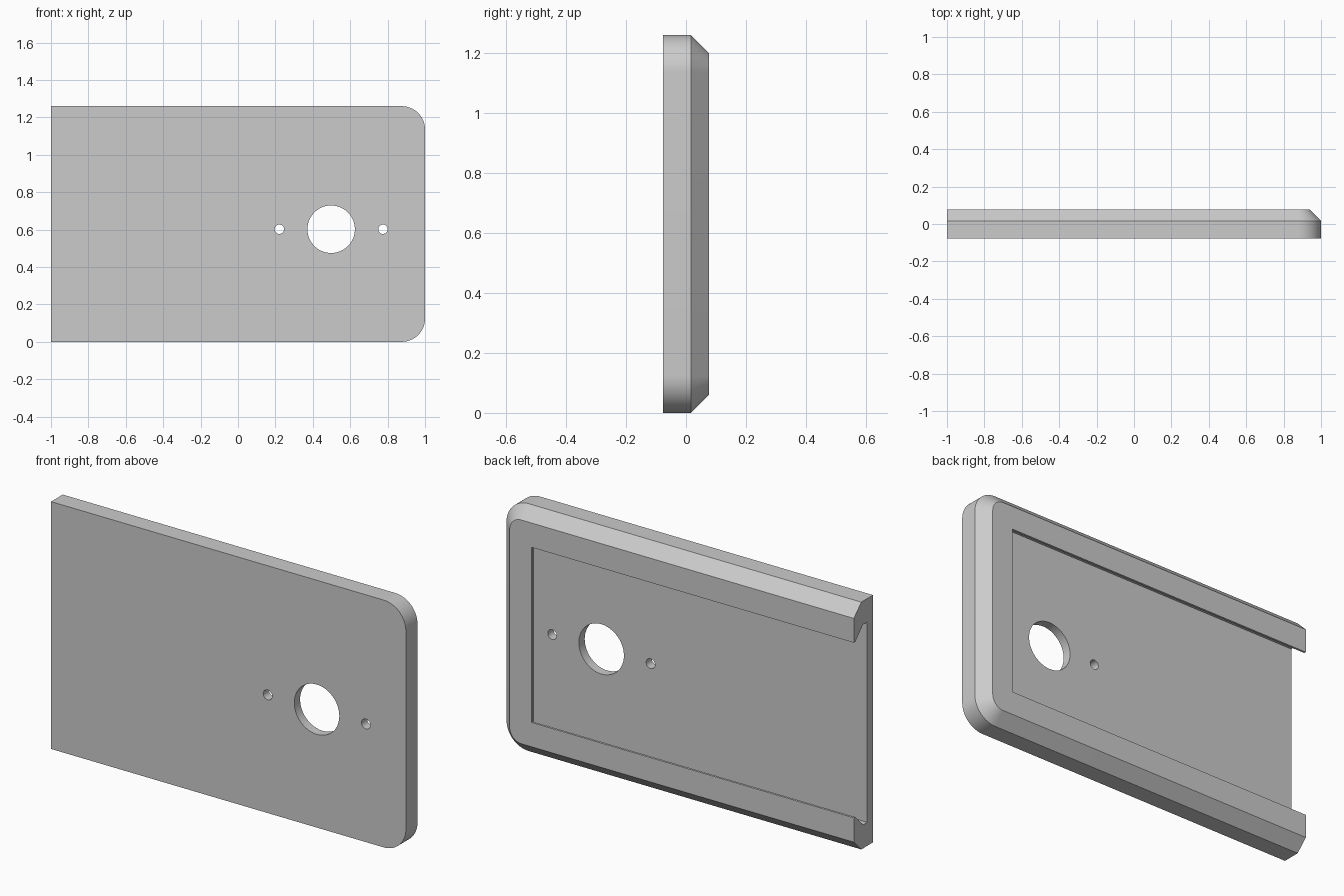
import bpy
import bmesh
from math import sin, cos, pi

HEIGHT = 1.26
FRONT, BACK = -0.077, 0.077
HOLE_Z = 0.602

cube = bpy.data.objects.get("Cube")
if cube:
    bpy.data.objects.remove(cube, do_unlink=True)

grey = bpy.data.materials.new("plain grey")
grey.use_nodes = True
colour = (0.6, 0.6, 0.6, 1)
grey.diffuse_color = colour
grey.node_tree.nodes["Principled BSDF"].inputs["Base Color"].default_value = colour


def loft(name, sections):
    """Solid through (y, outline) sections, each outline a list of (x, z)."""
    bm = bmesh.new()
    loops = [[bm.verts.new((x, y, z)) for x, z in pts] for y, pts in sections]
    n = len(loops[0])
    for a, b in zip(loops, loops[1:]):
        for i in range(n):
            j = (i + 1) % n
            bm.faces.new((a[i], a[j], b[j], b[i]))
    bm.faces.new(loops[0])
    bm.faces.new(loops[-1])
    bmesh.ops.recalc_face_normals(bm, faces=bm.faces)
    mesh = bpy.data.meshes.new(name)
    bm.to_mesh(mesh)
    bm.free()
    mesh.materials.append(grey)
    obj = bpy.data.objects.new(name, mesh)
    bpy.context.collection.objects.link(obj)
    return obj


def arc(cx, cz, r, start, end, steps):
    angles = [start + (end - start) * i / steps for i in range(steps + 1)]
    return [(cx + r * cos(a), cz + r * sin(a)) for a in angles]


def plate_outline(inset, radius=0.125):
    """Square at the open end, rounded corners at the closed end."""
    cx, r = 1 - radius, radius - inset
    return ([(-1, inset)]
            + arc(cx, radius, r, -pi / 2, 0, 16)
            + arc(cx, HEIGHT - radius, r, 0, pi / 2, 16)
            + [(-1, HEIGHT - inset)])


def pocket_outline(grow):
    low, high, end = 0.184 - grow, 1.076 + grow, 0.816 + grow
    return [(-1.1, low), (end, low), (end, high), (-1.1, high)]


# Plate with a chamfered back rim
plate = loft("backplate", [(FRONT, plate_outline(0)),
                           (0.017, plate_outline(0)),
                           (BACK, plate_outline(0.06))])

# Undercut sliding channel, open at one end
cutters = [loft("channel_cutter", [(-0.03, pocket_outline(0.064)),
                                   (0.004, pocket_outline(0.064)),
                                   (0.066, pocket_outline(0)),
                                   (0.1, pocket_outline(0))])]

# Large opening with a screw hole on each side
for x, r in ((0.498, 0.127), (0.221, 0.025), (0.775, 0.025)):
    ring = arc(x, HOLE_Z, r, 0, 2 * pi, 48)[:-1]
    cutters.append(loft("hole_cutter", [(-0.12, ring), (0.0, ring)]))

bpy.context.view_layer.objects.active = plate
for cutter in cutters:
    cutter.hide_render = True
    mod = plate.modifiers.new("cut", "BOOLEAN")
    mod.operation = "DIFFERENCE"
    mod.solver = "EXACT"
    mod.object = cutter
    bpy.ops.object.modifier_apply(modifier=mod.name)
    bpy.data.objects.remove(cutter, do_unlink=True)

# Smooth rounds, sharp edges
bpy.ops.object.select_all(action="DESELECT")
plate.select_set(True)
bpy.ops.object.shade_smooth_by_angle(angle=pi / 6)
